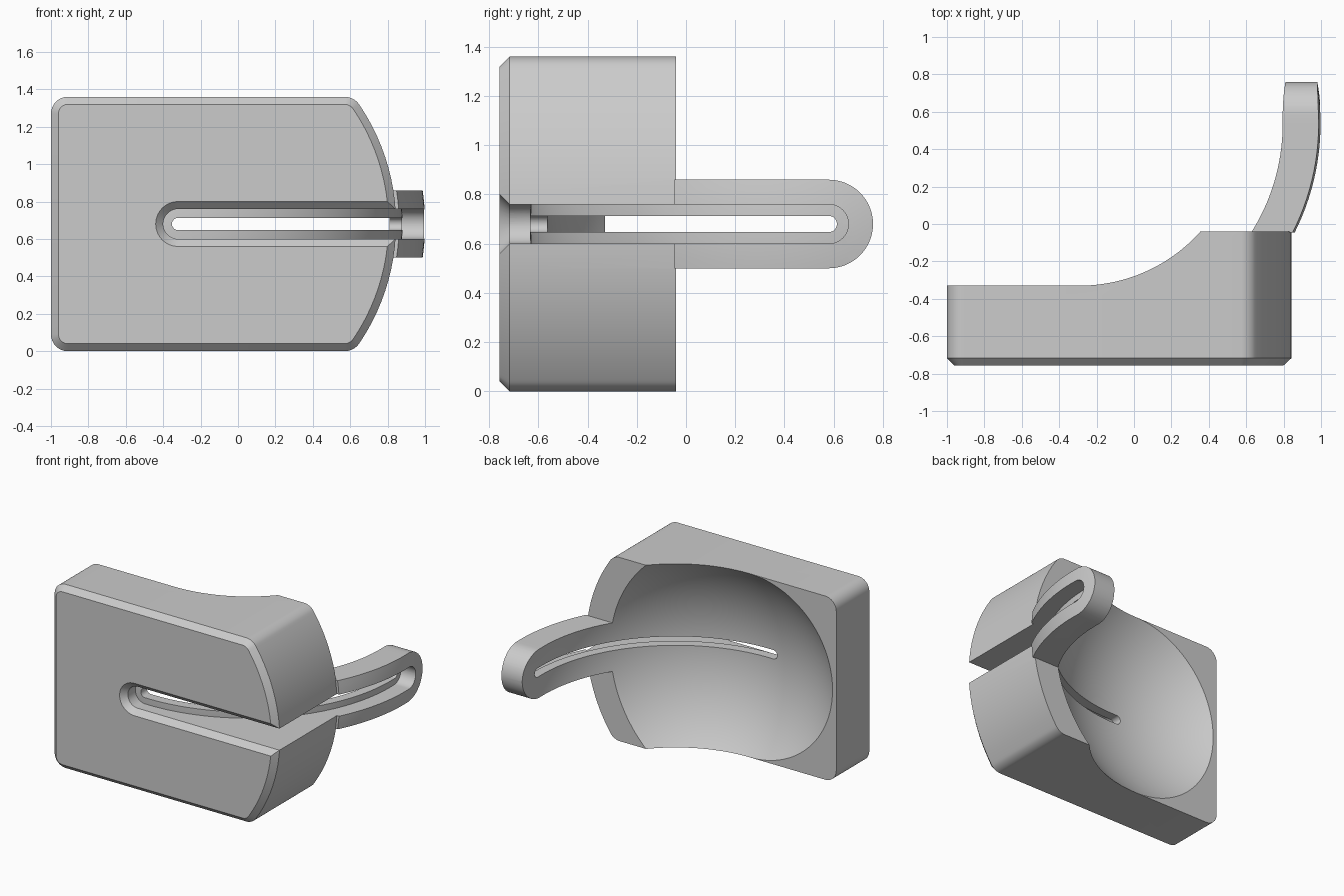
import bpy, bmesh, math
from mathutils import Matrix, Vector

if "Cube" in bpy.data.objects:
    bpy.data.objects.remove(bpy.data.objects["Cube"])

MID = 0.68                              # half the block height
CENTRE = Vector((-0.29, 0.535, MID))    # centre shared by all round surfaces
FRONT, BACK, CHAMFER = -0.757, -0.04, 0.04
SLOT_X, TIP_Y = -0.32, 0.58             # centres of the rounded slot ends


def finish(name, bm):
    bmesh.ops.recalc_face_normals(bm, faces=bm.faces)
    mesh = bpy.data.meshes.new(name)
    bm.to_mesh(mesh)
    bm.free()
    obj = bpy.data.objects.new(name, mesh)
    bpy.context.collection.objects.link(obj)
    return obj


def loft(name, rings):
    """Closed solid between two matching outlines."""
    bm = bmesh.new()
    a, b = [[bm.verts.new(p) for p in ring] for ring in rings]
    bm.faces.new(a)
    bm.faces.new(b)
    for i in range(len(a)):
        j = (i + 1) % len(a)
        bm.faces.new((a[i], a[j], b[j], b[i]))
    return finish(name, bm)


def stadium(radius, centre, far, place):
    """Outline with one round end at centre and a straight end at far."""
    side = 1 if centre > far else -1
    pts = [(far, -radius)]
    for i in range(33):
        t = math.pi * (i / 32 - 0.5)
        pts.append((centre + side * radius * math.cos(t), radius * math.sin(t)))
    pts.append((far, radius))
    return [place(u, MID + v) for u, v in pts]


def along_y(radius, y):
    return stadium(radius, SLOT_X, 2, lambda u, z: (u, y, z))


def along_x(radius, x, far=-2):
    return stadium(radius, TIP_Y, far, lambda u, z: (x, u, z))


def ball(name, radius, stretch=0):
    """Sphere with poles along y, its back half optionally pulled out."""
    bm = bmesh.new()
    bmesh.ops.create_uvsphere(bm, u_segments=160, v_segments=80, radius=radius,
                              matrix=Matrix.Rotation(math.pi / 2, 4, 'X'))
    for v in bm.verts:
        if v.co.y > 0.001:
            v.co.y += stretch
        v.co += CENTRE
    return finish(name, bm)


def box(name, low, high):
    bm = bmesh.new()
    bmesh.ops.create_cube(bm, size=1)
    for v in bm.verts:
        v.co = [l if c < 0 else h for c, l, h in zip(v.co, low, high)]
    return finish(name, bm)


def boolean(obj, tool, operation):
    mod = obj.modifiers.new(operation, 'BOOLEAN')
    mod.operation, mod.object, mod.solver = operation, tool, 'EXACT'
    bpy.context.view_layer.objects.active = obj
    bpy.ops.object.modifier_apply(modifier=mod.name)
    bpy.data.objects.remove(tool)


# Block with a bowed right end, rounded corners and a chamfered front
def make_block():
    bow, steps = 1.135, 24
    limit = math.asin(MID / bow)
    outline = [(-1, 2 * MID), (-1, 0)]
    for i in range(steps + 1):
        t = limit * (2 * i / steps - 1)
        outline.append((CENTRE.x + bow * math.cos(t), MID + bow * math.sin(t)))
    bm = bmesh.new()
    face = bm.faces.new([bm.verts.new((x, FRONT + CHAMFER, z)) for x, z in outline])
    corners = [v for v in bm.verts if abs(v.co.z - MID) > MID - 0.001]
    for group, width in ((lambda v: v.co.x < 0, 0.09), (lambda v: v.co.x > 0, 0.045)):
        bmesh.ops.bevel(bm, geom=[v for v in corners if v.is_valid and group(v)],
                        offset=width, segments=8, profile=0.5, affect='VERTICES')
        corners = [v for v in bm.verts
                   if v.co.x > 0 and abs(v.co.z - MID) > MID - 0.001]
    ring = [v.co.copy() for v in bm.faces[:][0].verts]
    bm.free()
    bm = bmesh.new()
    near = [bm.verts.new(p) for p in ring]
    far = [bm.verts.new((p.x, BACK, p.z)) for p in ring]
    front = bm.faces.new(near)
    bm.faces.new(far)
    for i in range(len(near)):
        j = (i + 1) % len(near)
        bm.faces.new((near[i], near[j], far[j], far[i]))
    bmesh.ops.recalc_face_normals(bm, faces=bm.faces)
    bmesh.ops.inset_region(bm, faces=[front], thickness=CHAMFER, depth=0,
                           use_even_offset=True)
    for v in front.verts:
        v.co.y = FRONT
    return finish("holder_body", bm)


body = make_block()

# Curved arm with a round tip, joined to the block
arm = loft("arm", [along_x(0.18, 0.4, BACK - 0.006), along_x(0.18, 1.5, BACK - 0.006)])
boolean(arm, ball("arm_outside", 1.29), 'INTERSECT')
boolean(body, arm, 'UNION')

# Hollow at the back and lower left part
boolean(body, box("back_step", (-2, -0.33, -1), (CENTRE.x, 2, 3)), 'DIFFERENCE')
boolean(body, ball("hollow", 1.1, 1), 'DIFFERENCE')

# Wide slot down to the thin inner shell, then the narrow slot through it
for name, radius in (("wide_slot", 0.08), ("narrow_slot", 0.033)):
    slot = loft(name, [along_y(radius, -1.5), along_y(radius, 1.5)])
    boolean(slot, loft("slot_end", [along_x(radius, -1), along_x(radius, 1.8)]), 'INTERSECT')
    if name == "wide_slot":
        boolean(slot, ball("shell", 1.17), 'DIFFERENCE')
    boolean(body, slot, 'DIFFERENCE')

# Chamfer around the slot mouth
boolean(body, loft("slot_chamfer", [along_y(0.14, FRONT - 0.02),
                                    along_y(0.07, FRONT + 0.05)]), 'DIFFERENCE')

# Single grey material
grey = bpy.data.materials.new("plain_grey")
grey.use_nodes = True
colour = (0.6, 0.6, 0.6, 1)
grey.diffuse_color = colour
grey.node_tree.nodes["Principled BSDF"].inputs["Base Color"].default_value = colour
body.data.materials.clear()
body.data.materials.append(grey)
for poly in body.data.polygons:
    poly.material_index = 0

bpy.ops.object.select_all(action='DESELECT')
body.select_set(True)
bpy.context.view_layer.objects.active = body
bpy.ops.object.shade_smooth_by_angle(angle=math.radians(25))
